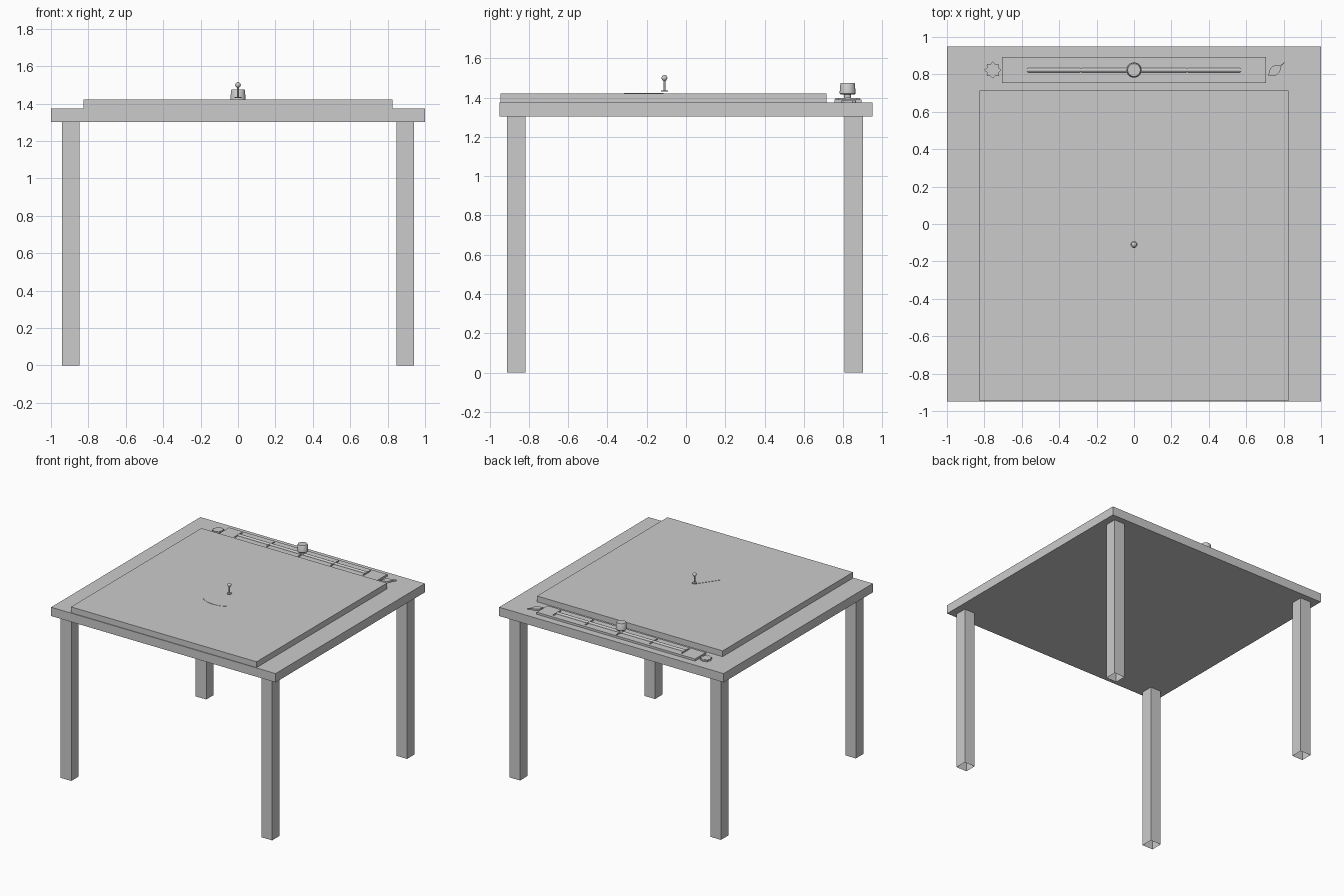
import bpy
import bmesh
import math

if "Cube" in bpy.data.objects:
    bpy.data.objects.remove(bpy.data.objects["Cube"])

grey = bpy.data.materials.new("plain_grey")
grey.diffuse_color = (0.6, 0.6, 0.6, 1.0)
grey.use_nodes = True
grey.node_tree.nodes["Principled BSDF"].inputs["Base Color"].default_value = grey.diffuse_color


def finish(name, bm, smooth=False):
    bmesh.ops.recalc_face_normals(bm, faces=bm.faces)
    mesh = bpy.data.meshes.new(name)
    bm.to_mesh(mesh)
    bm.free()
    mesh.materials.append(grey)
    ob = bpy.data.objects.new(name, mesh)
    bpy.context.collection.objects.link(ob)
    if smooth:
        bpy.ops.object.select_all(action='DESELECT')
        ob.select_set(True)
        bpy.context.view_layer.objects.active = ob
        bpy.ops.object.shade_smooth_by_angle(angle=math.radians(35))
    return ob


def prism(name, points, z0, z1, open_bottom=False):
    """Extrude a flat outline from z0 up to z1."""
    bm = bmesh.new()
    base = bm.faces.new([bm.verts.new((x, y, z0)) for x, y in points])
    ext = bmesh.ops.extrude_face_region(bm, geom=[base], use_keep_orig=True)
    for v in ext["geom"]:
        if isinstance(v, bmesh.types.BMVert):
            v.co.z = z1
    if open_bottom:
        bmesh.ops.delete(bm, geom=[base], context='FACES_ONLY')
    return finish(name, bm)


def box(name, x0, x1, y0, y1, z0, z1, open_bottom=False):
    return prism(name, [(x0, y0), (x1, y0), (x1, y1), (x0, y1)], z0, z1, open_bottom)


def lathe(name, profile, x, y, sides=32):
    """Revolve (radius, z) points around a vertical axis at x, y."""
    bm = bmesh.new()
    rings = []
    for r, z in profile:
        rings.append([bm.verts.new((x + r * math.cos(2 * math.pi * i / sides),
                                    y + r * math.sin(2 * math.pi * i / sides), z))
                      for i in range(sides)])
    for a, b in zip(rings, rings[1:]):
        for i in range(sides):
            j = (i + 1) % sides
            bm.faces.new((a[i], a[j], b[j], b[i]))
    bm.faces.new(rings[0])
    bm.faces.new(rings[-1])
    return finish(name, bm, True)


# Table top and four legs, hollow at the foot
TOP = 1.374
box("table_top", -1, 1, -0.95, 0.95, 1.303, TOP)
for sx, side in ((-1, "left"), (1, "right")):
    for cy, end in ((-0.864, "front"), (0.854, "back")):
        cx = sx * 0.895
        box(f"{end}_{side}_leg", cx - 0.047, cx + 0.047, cy - 0.047, cy + 0.047,
            0, 1.303, True)

# Raised panel
box("panel", -0.827, 0.827, -0.945, 0.715, TOP, 1.421)

# Fan-shaped mark on the panel
fan = [(0, -0.115)]
for i in range(17):
    a = math.radians(-125 + 70 * i / 16)
    fan.append((0.2 * math.cos(a), -0.115 + 0.2 * math.sin(a)))
prism("fan_mark", fan, 1.421, 1.423)

# Pin: foot, stem and ball
PY = -0.11
lathe("pin_foot", [(0.018, 1.431), (0.018, 1.436)], 0, PY, 24)
lathe("pin_stem", [(0.005, 1.436), (0.005, 1.492)], 0, PY, 16)
bm = bmesh.new()
bmesh.ops.create_uvsphere(bm, u_segments=24, v_segments=12, radius=0.015)
bmesh.ops.translate(bm, vec=(0, PY, 1.5), verts=bm.verts)
finish("pin_ball", bm, True)

# Slider strip with cross ticks
SY = 0.823
box("slider_strip", -0.705, 0.705, 0.755, 0.893, TOP, 1.391)
for i in range(-2, 3):
    x = i * 0.286
    half = 0.062 if i == 0 else 0.046
    box(f"tick_{i + 3}", x - 0.004, x + 0.004, SY - half, SY + half, 1.391, 1.398)

# Round rail along the strip
bm = bmesh.new()
bmesh.ops.create_cone(bm, cap_ends=True, segments=24, radius1=0.012,
                      radius2=0.012, depth=1.144)
for v in bm.verts:
    x, y, z = v.co
    v.co = (z, y + SY, x + 1.391)
finish("slider_rail", bm, True)

# Slider knob on a short stem
lathe("knob_stem", [(0.018, 1.39), (0.018, 1.418)], 0, SY)
lathe("knob", [(0.036, 1.416), (0.041, 1.422), (0.037, 1.471), (0.034, 1.475)], 0, SY)

# Sun symbol on the left
sun = []
for i in range(32):
    a = 2 * math.pi * i / 32
    r = 0.039 + 0.006 * math.cos(8 * a)
    sun.append((-0.755 + r * math.cos(a), SY + r * math.sin(a)))
prism("sun_symbol", sun, TOP, 1.388)

# Leaf symbol on the right: pointed blade and thin stalk
LX, LY, ANG = 0.755, 0.822, math.radians(40)


def leaf_point(u, v):
    return (LX + u * math.cos(ANG) - v * math.sin(ANG),
            LY + u * math.sin(ANG) + v * math.cos(ANG))


N = 12
blade = [leaf_point(-0.048 + 0.092 * i / N, -0.025 * math.sin(math.pi * i / N))
         for i in range(N)]
blade += [leaf_point(0.044 - 0.092 * i / N, 0.025 * math.sin(math.pi * i / N))
          for i in range(N)]
prism("leaf_blade", blade, TOP, 1.386)
stalk = [(0.038, -0.002), (0.066, -0.002), (0.066, 0.002), (0.038, 0.002)]
prism("leaf_stalk", [leaf_point(u, v) for u, v in stalk], TOP, 1.385)
